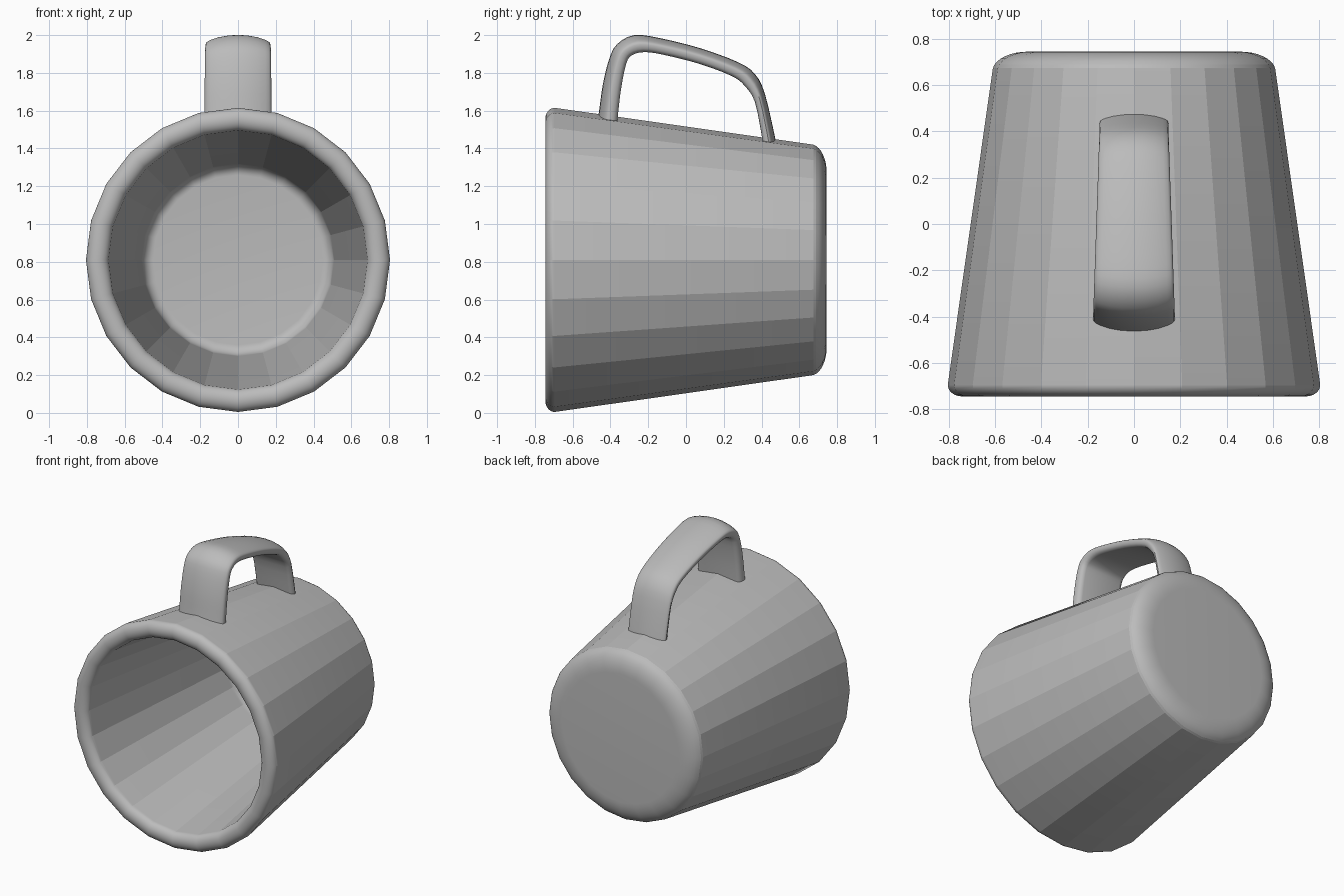
import bpy, bmesh
from math import pi, sin, cos, radians
from mathutils import Vector

cube = bpy.data.objects.get("Cube")
if cube:
    bpy.data.objects.remove(cube)

SIDES = 24
AXIS_Z = 0.81

grey = bpy.data.materials.new("grey glaze")
grey.use_nodes = True
colour = (0.5, 0.5, 0.5, 1)
grey.diffuse_color = colour
grey.node_tree.nodes["Principled BSDF"].inputs["Base Color"].default_value = colour


def finish(bm, name, angle):
    bmesh.ops.recalc_face_normals(bm, faces=bm.faces)
    mesh = bpy.data.meshes.new(name)
    bm.to_mesh(mesh)
    bm.free()
    mesh.materials.append(grey)
    obj = bpy.data.objects.new(name, mesh)
    bpy.context.collection.objects.link(obj)
    bpy.ops.object.select_all(action='DESELECT')
    obj.select_set(True)
    bpy.context.view_layer.objects.active = obj
    bpy.ops.object.shade_smooth_by_angle(angle=radians(angle))


def skin(bm, rings):
    """Join closed rings with quads and cap both ends."""
    loops = [[bm.verts.new(p) for p in ring] for ring in rings]
    n = len(loops[0])
    for a, b in zip(loops, loops[1:]):
        for i in range(n):
            j = (i + 1) % n
            bm.faces.new((a[i], a[j], b[j], b[i]))
    bm.faces.new(loops[0])
    bm.faces.new(loops[-1])


def arc(r, y, dr, dy, start, end, steps):
    angles = [start + (end - start) * i / steps for i in range(steps + 1)]
    return [(r + dr * cos(a), y + dy * sin(a)) for a in angles]


# Cup: (radius, y) profile from the base, over the rim, to the inner floor
profile = arc(0.46, 0.66, 0.152, 0.085, pi / 2, 0, 9)
profile += arc(0.745, -0.695, 0.06, 0.05, 0, -pi, 18)
profile += arc(0.45, 0.55, 0.06, 0.07, 0, pi / 2, 8)
bm = bmesh.new()
skin(bm, [[(r * cos(2 * pi * k / SIDES), y, AXIS_Z + r * sin(2 * pi * k / SIDES))
           for k in range(SIDES)] for r, y in profile])
finish(bm, "cup_body", 14)

# Handle: outer and inner (y, z) outline, with ends sunk into the wall
outer = [(-.475, 1.5), (-.46, 1.6), (-.44, 1.74), (-.407, 1.873), (-.365, 1.952),
         (-.275, 2), (-.138, 1.984), (.074, 1.931), (.275, 1.857), (.365, 1.794),
         (.418, 1.688), (.471, 1.46), (.482, 1.39)]
inner = [(-.367, 1.5), (-.36, 1.58), (-.344, 1.714), (-.317, 1.847), (-.286, 1.894),
         (-.217, 1.91), (-.11, 1.894), (.074, 1.847), (.243, 1.783), (.312, 1.73),
         (.365, 1.645), (.402, 1.46), (.412, 1.39)]


def spline(points, steps=3):
    """Catmull-Rom curve through the points."""
    p = [Vector(q) for q in points]
    p = [2 * p[0] - p[1]] + p + [2 * p[-1] - p[-2]]
    result = []
    for a, b, c, d in zip(p, p[1:], p[2:], p[3:]):
        for s in range(steps):
            t = s / steps
            result.append(b + t * (c - a) / 2 + t * t * (a - 2.5 * b + 2 * c - d / 2)
                          + t ** 3 * (1.5 * (b - c) + (d - a) / 2))
    return result + [p[-2]]


# Cross-section: domed outside, flat inside, rounded edges
half = [(1, .45), (.98, .56), (.93, .64), (.83, .73), (.6, .87), (.3, .97)]
under = [(.8, 0), (.9, .05), (.97, .2)]
section = under + half + [(0, 1)] + [(-u, v) for u, v in reversed(under + half)]

outer_path, inner_path = spline(outer), spline(inner)
rings = []
for o, i in zip(outer_path, inner_path):
    ring = []
    for u, v in section:
        y, z = i.lerp(o, v)
        width = 0.163 - 0.034 * (o.x + i.x) / 2
        ring.append((u * width, y, z))
    rings.append(ring)
bm = bmesh.new()
skin(bm, rings)
finish(bm, "handle", 35)
